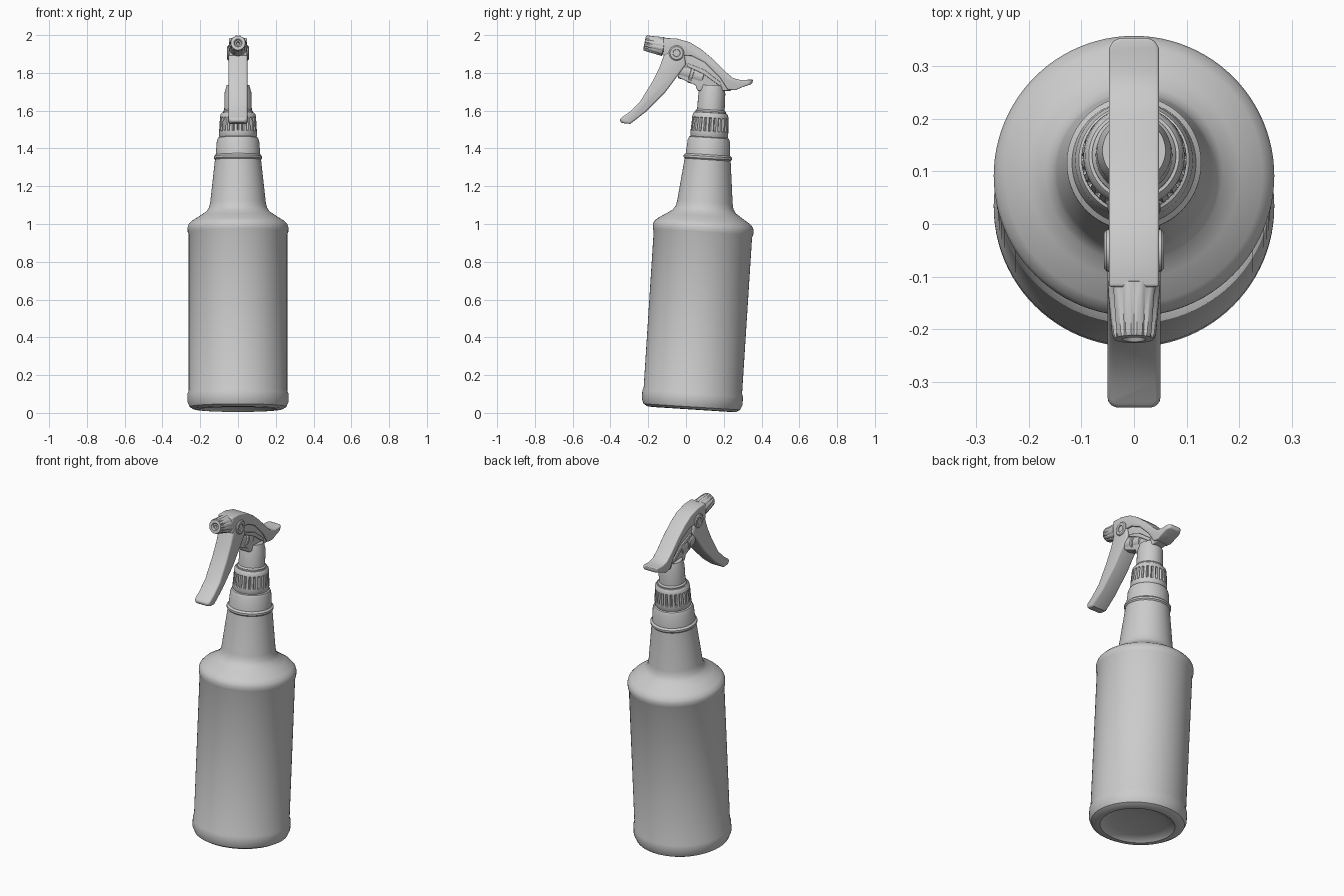
import bpy, bmesh, math
from mathutils import Matrix, Vector

if "Cube" in bpy.data.objects:
    bpy.data.objects.remove(bpy.data.objects["Cube"])

grey = bpy.data.materials.new("plain_grey")
grey.use_nodes = True
COLOUR = (0.6, 0.6, 0.6, 1)
grey.diffuse_color = COLOUR
grey.node_tree.nodes["Principled BSDF"].inputs["Base Color"].default_value = COLOUR


def finish(name, bm, angle=35):
    bmesh.ops.recalc_face_normals(bm, faces=bm.faces)
    mesh = bpy.data.meshes.new(name)
    bm.to_mesh(mesh)
    bm.free()
    mesh.materials.append(grey)
    obj = bpy.data.objects.new(name, mesh)
    bpy.context.collection.objects.link(obj)
    bpy.ops.object.select_all(action='DESELECT')
    obj.select_set(True)
    bpy.context.view_layer.objects.active = obj
    bpy.ops.object.shade_smooth_by_angle(angle=math.radians(angle))
    return obj


def lathe(name, profile, start, direction, seg=96, ribs=(), depth=0.0):
    """Revolve (radius, height) points; rows listed in ribs get grip ridges."""
    bm = bmesh.new()
    turn = Vector((0, 0, 1)).rotation_difference(Vector(direction).normalized())
    rows = []
    for k, (r, h) in enumerate(profile):
        row = []
        for i in range(seg):
            a = math.tau * i / seg
            rr = r - (depth if k in ribs and i % 4 == 0 else 0)
            p = Vector((rr * math.cos(a), rr * math.sin(a), h))
            row.append(bm.verts.new(turn @ p + Vector(start)))
        rows.append(row)
    for lo, hi in zip(rows, rows[1:]):
        for i in range(seg):
            j = (i + 1) % seg
            bm.faces.new((lo[i], lo[j], hi[j], hi[i]))
    bm.faces.new(rows[0])
    bm.faces.new(rows[-1])
    return finish(name, bm)


def slab(name, outline, half, bevel=0.01, tip=None, tip_radius=0.025):
    """Extrude a (y, z) outline across x, rounding the rim and optional end corners."""
    bm = bmesh.new()
    base = bm.faces.new([bm.verts.new((-half, y, z)) for y, z in outline])
    ext = bmesh.ops.extrude_face_region(bm, geom=[base])
    bmesh.ops.translate(bm, vec=(2 * half, 0, 0),
                        verts=[v for v in ext["geom"] if isinstance(v, bmesh.types.BMVert)])
    bmesh.ops.recalc_face_normals(bm, faces=bm.faces)
    if tip:
        ends = [e for e in bm.edges if all(tip(v.co) for v in e.verts)
                and abs(e.verts[0].co.x - e.verts[1].co.x) < 1e-5]
        bmesh.ops.bevel(bm, geom=ends, offset=tip_radius, segments=5,
                        profile=0.5, affect='EDGES', clamp_overlap=True)
    rim = [e for e in bm.edges if len(e.link_faces) == 2
           and e.calc_face_angle() > math.radians(50)]
    bmesh.ops.bevel(bm, geom=rim, offset=bevel, segments=3, profile=0.5,
                    affect='EDGES', clamp_overlap=True)
    return finish(name, bm, 40)


# Bottle parts share one slightly leaning axis
LEAN = (0, 0.064, 1)
FOOT = (0, 0.03, 0.018)

bottle = [(0.06, 0.03), (0.15, 0.022), (0.19, 0.012), (0.205, 0), (0.235, 0.002),
          (0.256, 0.014), (0.267, 0.04), (0.267, 0.085), (0.261, 0.1), (0.261, 0.93),
          (0.266, 0.942), (0.267, 0.965), (0.262, 0.982), (0.245, 1.0), (0.2, 1.028),
          (0.168, 1.05), (0.153, 1.072), (0.147, 1.1), (0.122, 1.325), (0.128, 1.332),
          (0.128, 1.343), (0.118, 1.352), (0.112, 1.425), (0.105, 1.442), (0.085, 1.45)]
lathe("bottle", bottle, FOOT, LEAN)

collar = [(0.08, 1.44), (0.096, 1.443), (0.1, 1.45), (0.1, 1.475), (0.1, 1.478),
          (0.096, 1.545), (0.096, 1.548), (0.093, 1.565), (0.086, 1.574), (0.07, 1.576)]
lathe("ribbed_collar", collar, FOOT, LEAN, ribs=(4, 5), depth=0.009)

stem = [(0.08, 1.57), (0.08, 1.582), (0.073, 1.59), (0.071, 1.68), (0.06, 1.72)]
lathe("stem", stem, FOOT, LEAN, seg=48)

# Sprayer head: wide top shell over a narrower core
shell = [(-0.12, 1.985), (-0.05, 1.982), (0.02, 1.962), (0.08, 1.925), (0.14, 1.875),
         (0.21, 1.805), (0.25, 1.772), (0.29, 1.762), (0.355, 1.765), (0.35, 1.742),
         (0.3, 1.725), (0.26, 1.708), (0.22, 1.712), (0.18, 1.775), (0.1, 1.855),
         (0.03, 1.89), (-0.05, 1.895), (-0.12, 1.89)]
slab("head_shell", shell, 0.048, 0.006, tip=lambda c: c.y > 0.34)

core = [(-0.09, 1.93), (0.04, 1.92), (0.14, 1.84), (0.22, 1.76), (0.24, 1.705),
        (0.06, 1.705), (0.05, 1.735), (-0.04, 1.775), (-0.06, 1.85)]
slab("head_core", core, 0.036, 0.006)

# Pump barrel, its rear flange and the side rails
lathe("pump_barrel", [(0.03, 0), (0.043, 0.004), (0.043, 0.13), (0.03, 0.135)],
      (0, -0.035, 1.815), (0, 1, -0.3), seg=32)
lathe("pump_flange", [(0.04, 0), (0.05, 0.003), (0.05, 0.018), (0.04, 0.02)],
      (0, 0.02, 1.798), (0, 1, -0.3), seg=32)
rail = [(0.01, 1.85), (0.1, 1.815), (0.19, 1.745), (0.18, 1.73), (0.09, 1.795), (0.005, 1.835)]
slab("side_rails", rail, 0.044, 0.003)

# Trigger lever and its pivot
trigger = [(-0.115, 1.9), (-0.14, 1.83), (-0.18, 1.75), (-0.245, 1.645), (-0.3, 1.592),
           (-0.352, 1.556), (-0.345, 1.535), (-0.295, 1.53), (-0.215, 1.592),
           (-0.11, 1.697), (-0.04, 1.79), (0.0, 1.845), (-0.01, 1.9), (-0.06, 1.92)]
slab("trigger", trigger, 0.05, 0.01, tip=lambda c: c.y < -0.34, tip_radius=0.02)
for side, label in ((1, "left"), (-1, "right")):
    lathe(label + "_pivot", [(0.04, 0), (0.04, 0.052), (0.034, 0.057), (0.02, 0.057), (0.018, 0.052)],
          (0, -0.05, 1.905), (side, 0, 0), seg=32)

# Ridged nozzle with a recessed outlet
nozzle = [(0.04, 0), (0.05, 0.004), (0.049, 0.02), (0.042, 0.098), (0.038, 0.106),
          (0.022, 0.107), (0.016, 0.098), (0.009, 0.098), (0.006, 0.085)]
lathe("nozzle", nozzle, (0, -0.115, 1.938), (0, -1, 0.2), seg=48, ribs=(2, 3), depth=0.005)
